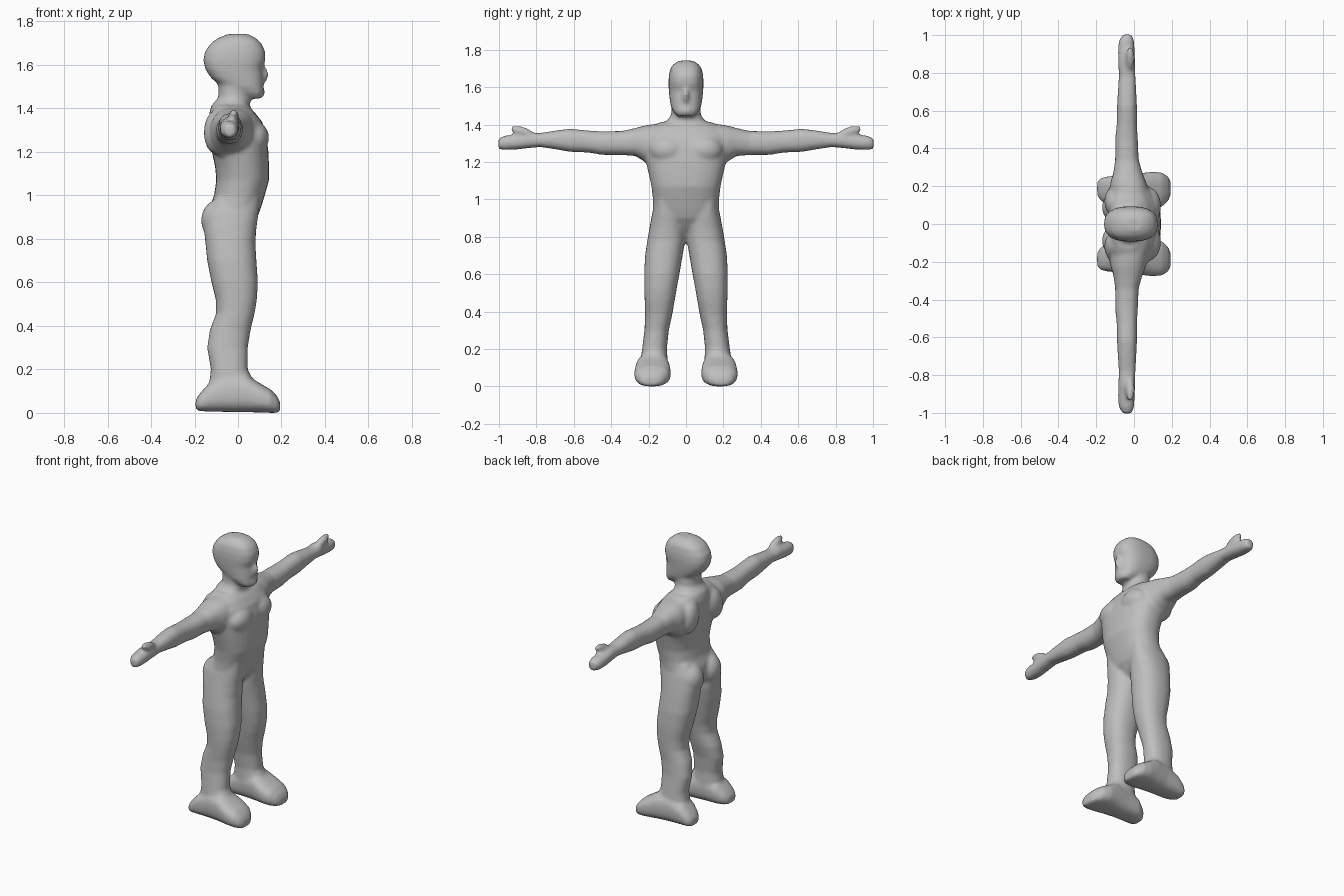
import bpy, bmesh, math
from mathutils import Matrix, Vector

grey = bpy.data.materials.new("plain grey")
grey.diffuse_color = (0.52, 0.52, 0.52, 1)
bm = bmesh.new()


def loft(axis, sections, power=2.3, n=28):
    """Closed skin through rounded sections (t, a0, a1, b0, b1) along an axis."""
    rings = []
    for t, a0, a1, b0, b1 in sections:
        ring = []
        for i in range(n):
            ang = 2 * math.pi * i / n
            c, s = math.cos(ang), math.sin(ang)
            a = (a0 + a1) / 2 + (a1 - a0) / 2 * math.copysign(abs(c) ** (2 / power), c)
            b = (b0 + b1) / 2 + (b1 - b0) / 2 * math.copysign(abs(s) ** (2 / power), s)
            co = {"x": (t, a, b), "y": (a, t, b), "z": (a, b, t)}[axis]
            ring.append(bm.verts.new(co))
        rings.append(ring)
    faces = [bm.faces.new(rings[0]), bm.faces.new(rings[-1][::-1])]
    for r, q in zip(rings, rings[1:]):
        for i in range(n):
            j = (i + 1) % n
            faces.append(bm.faces.new((r[i], q[i], q[j], r[j])))
    bmesh.ops.recalc_face_normals(bm, faces=faces)


def blob(center, radii, tilt=0):
    """Ellipsoid muscle or feature, tilted about x."""
    m = (Matrix.Translation(Vector(center)) @ Matrix.Rotation(tilt, 4, "X")
         @ Matrix.Diagonal((*radii, 1)))
    bmesh.ops.create_uvsphere(bm, u_segments=24, v_segments=14, radius=1, matrix=m)


def sided(axis, sections, s, power=2.3):
    """Loft on the side s, flipping the y range or position."""
    out = []
    for t, a0, a1, b0, b1 in sections:
        if axis == "y":
            out.append((t * s, a0, a1, b0, b1))
        elif axis == "z":
            out.append((t, a0, a1, b0 * s, b1 * s))
        else:
            out.append((t, a0 * s, a1 * s, b0, b1))
    loft(axis, out, power)


# torso: z, back, front, left, right
loft("z", [(0.80, -0.08, 0.01, -0.03, 0.03), (0.85, -0.12, 0.055, -0.08, 0.08),
           (0.90, -0.135, 0.09, -0.17, 0.17), (0.95, -0.13, 0.108, -0.178, 0.178),
           (1.00, -0.11, 0.123, -0.177, 0.177), (1.07, -0.10, 0.143, -0.185, 0.185),
           (1.13, -0.105, 0.143, -0.198, 0.198), (1.20, -0.12, 0.14, -0.215, 0.215),
           (1.28, -0.13, 0.13, -0.23, 0.23), (1.34, -0.13, 0.11, -0.225, 0.225),
           (1.385, -0.125, 0.075, -0.20, 0.20), (1.415, -0.11, 0.04, -0.13, 0.13)], 2.4)

# neck
loft("z", [(1.36, -0.135, 0.07, -0.14, 0.14), (1.41, -0.125, 0.055, -0.11, 0.11),
           (1.45, -0.09, 0.055, -0.08, 0.08), (1.55, -0.09, 0.06, -0.075, 0.075)], 2.1)

# head
loft("z", [(1.445, 0.045, 0.11, -0.045, 0.045), (1.47, 0.0, 0.118, -0.068, 0.068),
           (1.50, -0.075, 0.116, -0.082, 0.082), (1.54, -0.125, 0.116, -0.088, 0.088),
           (1.58, -0.15, 0.112, -0.092, 0.092), (1.62, -0.16, 0.126, -0.094, 0.094),
           (1.66, -0.153, 0.126, -0.092, 0.092), (1.70, -0.125, 0.108, -0.084, 0.084),
           (1.725, -0.09, 0.08, -0.066, 0.066), (1.742, -0.045, 0.045, -0.035, 0.035)], 2.5)
blob((0.108, 0, 1.555), (0.034, 0.017, 0.045))   # nose
blob((0.098, 0, 1.475), (0.026, 0.042, 0.028))   # chin

for s in (1, -1):
    # leg: z, back, front, inner, outer
    sided("z", [(0.07, -0.15, 0.08, 0.10, 0.25), (0.14, -0.132, 0.075, 0.098, 0.243),
                (0.20, -0.125, 0.045, 0.102, 0.235), (0.30, -0.142, 0.045, 0.092, 0.222),
                (0.38, -0.13, 0.058, 0.074, 0.219), (0.46, -0.10, 0.077, 0.06, 0.221),
                (0.52, -0.102, 0.087, 0.05, 0.223), (0.60, -0.122, 0.092, 0.035, 0.224),
                (0.70, -0.142, 0.085, 0.018, 0.219), (0.78, -0.15, 0.08, 0.004, 0.207),
                (0.85, -0.157, 0.085, 0.004, 0.195), (0.92, -0.15, 0.095, 0.02, 0.182),
                (0.99, -0.10, 0.10, 0.06, 0.165)], s, 2.3)
    blob((-0.09, 0.088 * s, 0.885), (0.08, 0.084, 0.095))   # buttock

    # foot: x, inner, outer, bottom, top
    sided("x", [(-0.195, 0.15, 0.225, 0.015, 0.06), (-0.175, 0.122, 0.245, 0.008, 0.09),
                (-0.13, 0.10, 0.253, 0.006, 0.14), (-0.04, 0.094, 0.258, 0.004, 0.18),
                (0.04, 0.086, 0.270, 0.003, 0.175), (0.10, 0.08, 0.277, 0.002, 0.137),
                (0.15, 0.092, 0.272, 0.0, 0.108), (0.18, 0.12, 0.252, 0.0, 0.078),
                (0.194, 0.15, 0.228, 0.006, 0.05)], s, 2.6)

    # arm: y, back, front, bottom, top
    sided("y", [(0.10, -0.12, 0.09, 1.15, 1.405), (0.17, -0.13, 0.08, 1.165, 1.403),
                (0.22, -0.125, 0.065, 1.20, 1.395), (0.27, -0.11, 0.045, 1.232, 1.382),
                (0.34, -0.10, 0.025, 1.237, 1.366), (0.45, -0.10, 0.02, 1.238, 1.364),
                (0.52, -0.092, 0.016, 1.25, 1.368), (0.62, -0.09, 0.016, 1.254, 1.378),
                (0.70, -0.086, 0.012, 1.268, 1.368), (0.78, -0.08, 0.008, 1.28, 1.355),
                (0.85, -0.083, 0.006, 1.273, 1.358), (0.91, -0.085, 0.004, 1.266, 1.348),
                (0.97, -0.08, 0.0, 1.264, 1.34), (1.003, -0.06, -0.012, 1.27, 1.327)], s)
    blob((-0.02, 0.875 * s, 1.362), (0.024, 0.068, 0.026), 0.3 * s)   # thumb

    blob((0.075, 0.095 * s, 1.265), (0.068, 0.10, 0.075))             # chest muscle
    blob((-0.105, 0.12 * s, 1.29), (0.052, 0.075, 0.10), 0.3 * s)     # shoulder blade

mesh = bpy.data.meshes.new("body")
bm.to_mesh(mesh)
bm.free()
mesh.materials.append(grey)
body = bpy.data.objects.new("body", mesh)
bpy.context.collection.objects.link(body)

# fuse the parts into one soft skin
fuse = body.modifiers.new("fuse", "REMESH")
fuse.mode = "VOXEL"
fuse.voxel_size = 0.01
fuse.use_smooth_shade = True
soften = body.modifiers.new("soften", "SMOOTH")
soften.factor = 0.5
soften.iterations = 7
